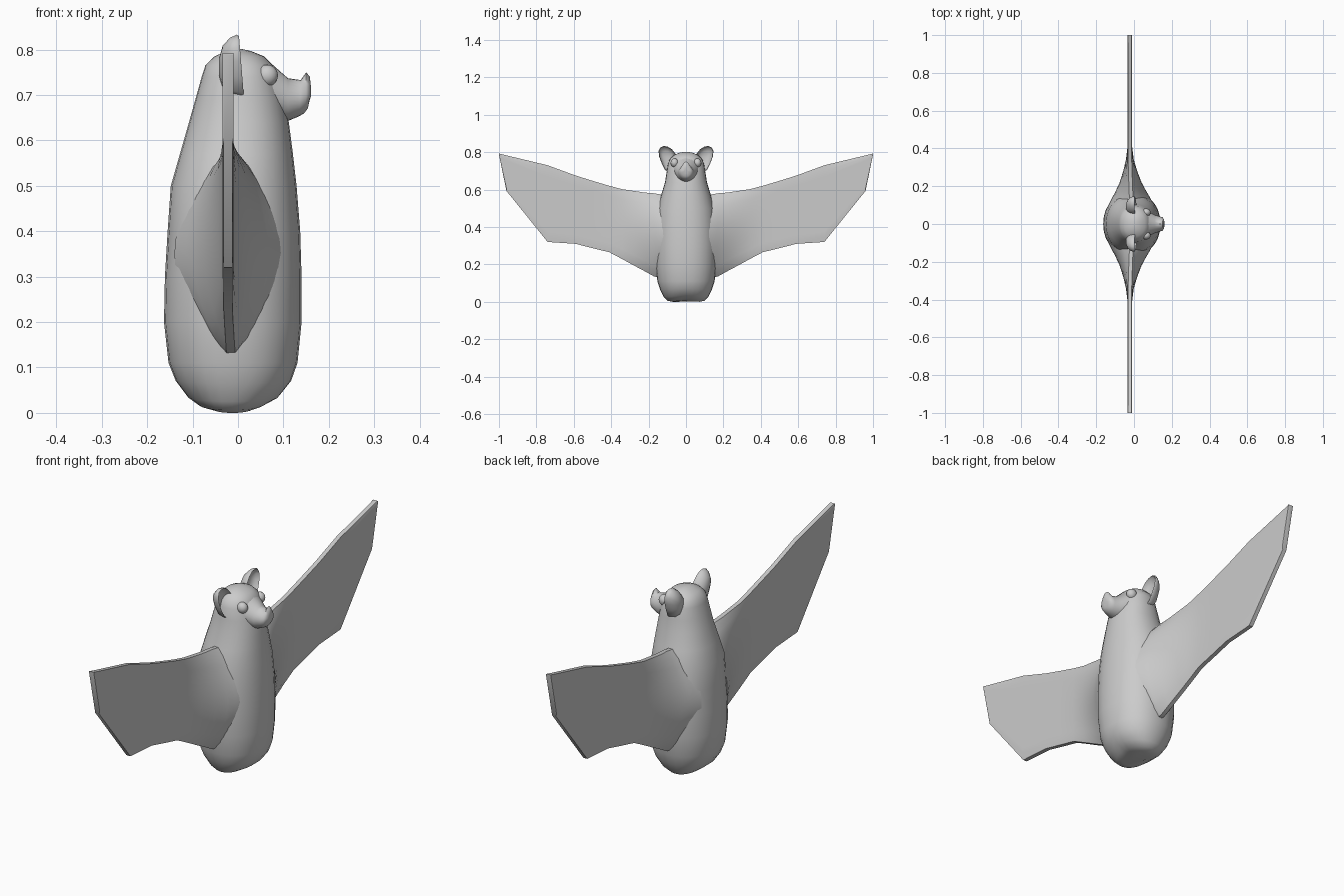
import bpy, bmesh
from math import sin, cos, pi
from mathutils import Vector


def finish(bm, name, angle=0.9):
    bmesh.ops.recalc_face_normals(bm, faces=bm.faces)
    me = bpy.data.meshes.new(name)
    bm.to_mesh(me)
    bm.free()
    ob = bpy.data.objects.new(name, me)
    bpy.context.collection.objects.link(ob)
    bpy.ops.object.select_all(action='DESELECT')
    ob.select_set(True)
    bpy.context.view_layer.objects.active = ob
    bpy.ops.object.shade_smooth_by_angle(angle=angle)
    return ob


def loft(name, rings, angle=0.9):
    """Skin closed rings of equal length and cap both ends."""
    bm = bmesh.new()
    vs = [[bm.verts.new(p) for p in r] for r in rings]
    n = len(vs[0])
    for a, b in zip(vs, vs[1:]):
        for i in range(n):
            j = (i + 1) % n
            bm.faces.new((a[i], a[j], b[j], b[i]))
    bm.faces.new(vs[0])
    bm.faces.new(vs[-1])
    return finish(bm, name, angle)


def spow(v, e):
    return abs(v) ** e * (1 if v >= 0 else -1)


# Body and head: z, back x, front x, half width y
SEG = 28
ANG = [2 * pi * i / SEG for i in range(SEG)]
body = [(0.0, -0.06, 0.035, 0.07), (0.006, -0.085, 0.055, 0.10), (0.025, -0.11, 0.088, 0.118),
        (0.065, -0.137, 0.117, 0.138), (0.11, -0.153, 0.131, 0.153), (0.2, -0.163, 0.14, 0.163),
        (0.3, -0.161, 0.14, 0.165), (0.4, -0.155, 0.137, 0.162), (0.5, -0.148, 0.129, 0.152),
        (0.57, -0.128, 0.121, 0.133), (0.64, -0.108, 0.112, 0.112), (0.69, -0.094, 0.102, 0.104),
        (0.74, -0.080, 0.088, 0.096), (0.765, -0.072, 0.078, 0.085), (0.785, -0.052, 0.058, 0.064),
        (0.797, -0.025, 0.028, 0.035), (0.801, -0.008, 0.01, 0.012)]
loft("body", [[((a + b) / 2 + (b - a) / 2 * spow(cos(t), 0.92), w * spow(sin(t), 0.92),
                z + max(0, 0.012 - 0.1 * z) * (1 - abs(sin(t))) * (z < 0.1))
               for t in ANG] for z, a, b, w in body])

# Snout with upturned nose leaf: x, centre z, half width, half height, peak
snout = [(0.03, 0.715, 0.082, 0.075, 0), (0.075, 0.705, 0.066, 0.063, 0),
         (0.11, 0.69, 0.048, 0.047, 0), (0.138, 0.691, 0.039, 0.038, 0.004),
         (0.150, 0.694, 0.036, 0.034, 0.022), (0.158, 0.698, 0.026, 0.027, 0.016),
         (0.161, 0.698, 0.012, 0.012, 0.006)]
loft("snout", [[(x - 0.004 * (pk > 0) * max(0, -sin(t)), w * cos(t),
                 z + h * sin(t) + pk * max(0, sin(t)) ** 5)
                for t in ANG] for x, z, w, h, pk in snout])

# Wings: y, top z, bottom z, half thickness, x centre
wing = [(0.09, 0.57, 0.13, 0.125, -0.015), (0.14, 0.575, 0.13, 0.100, -0.015),
        (0.17, 0.58, 0.135, 0.083, -0.016), (0.22, 0.584, 0.163, 0.058, -0.018),
        (0.28, 0.593, 0.195, 0.037, -0.02), (0.34, 0.602, 0.228, 0.021, -0.022),
        (0.41, 0.62, 0.265, 0.012, -0.022), (0.50, 0.647, 0.287, 0.012, -0.022),
        (0.59, 0.675, 0.31, 0.012, -0.022), (0.74, 0.73, 0.32, 0.012, -0.022),
        (0.96, 0.783, 0.593, 0.012, -0.022), (1.0, 0.793, 0.788, 0.012, -0.022)]
N = 14


def wing_ring(y, top, bot, h, xc, s):
    pts = []
    for side in (1, -1):
        for i in range(N + 1):
            u = i / N if side > 0 else 1 - i / N
            edge = 0.8 if i in (0, N) else 1.0
            d = 0.012 * edge + (h - 0.012) * sin(pi * u) ** 0.8 if 0 < i < N else 0.012 * edge
            pts.append((xc + side * d, y * s, bot + (top - bot) * u))
    return pts


# Cupped ears: outline in (y, z) around a leaf centre
ear = [(0.045, 0.755), (0.055, 0.79), (0.075, 0.815), (0.098, 0.83), (0.12, 0.833), (0.138, 0.825),
       (0.147, 0.805), (0.143, 0.775), (0.13, 0.74), (0.112, 0.705), (0.085, 0.69), (0.055, 0.71)]


def ear_ring(f, x, s):
    c = Vector((0.092, 0.762))
    out = []
    for p in ear:
        q = c + (Vector(p) - c) * f
        out.append((x + (0.833 - q.y) * 0.08 * (f > 0.9), q.x * s, q.y))
    return out


for s, side in ((1, "left"), (-1, "right")):
    loft("wing_" + side, [wing_ring(*r, s) for r in wing], 0.6)
    loft("ear_" + side, [ear_ring(f, x, s) for f, x in (
        (0.2, -0.022), (0.6, -0.019), (0.87, -0.008), (0.96, 0.002), (1.0, -0.003),
        (0.9, -0.018), (0.65, -0.034), (0.25, -0.042))], 1.0)
    # Eye
    bm = bmesh.new()
    bmesh.ops.create_uvsphere(bm, u_segments=16, v_segments=10, radius=1)
    for v in bm.verts:
        v.co = Vector((0.064 + 0.024 * v.co.x, s * (0.061 + 0.021 * v.co.y), 0.743 + 0.024 * v.co.z))
    finish(bm, "eye_" + side)
